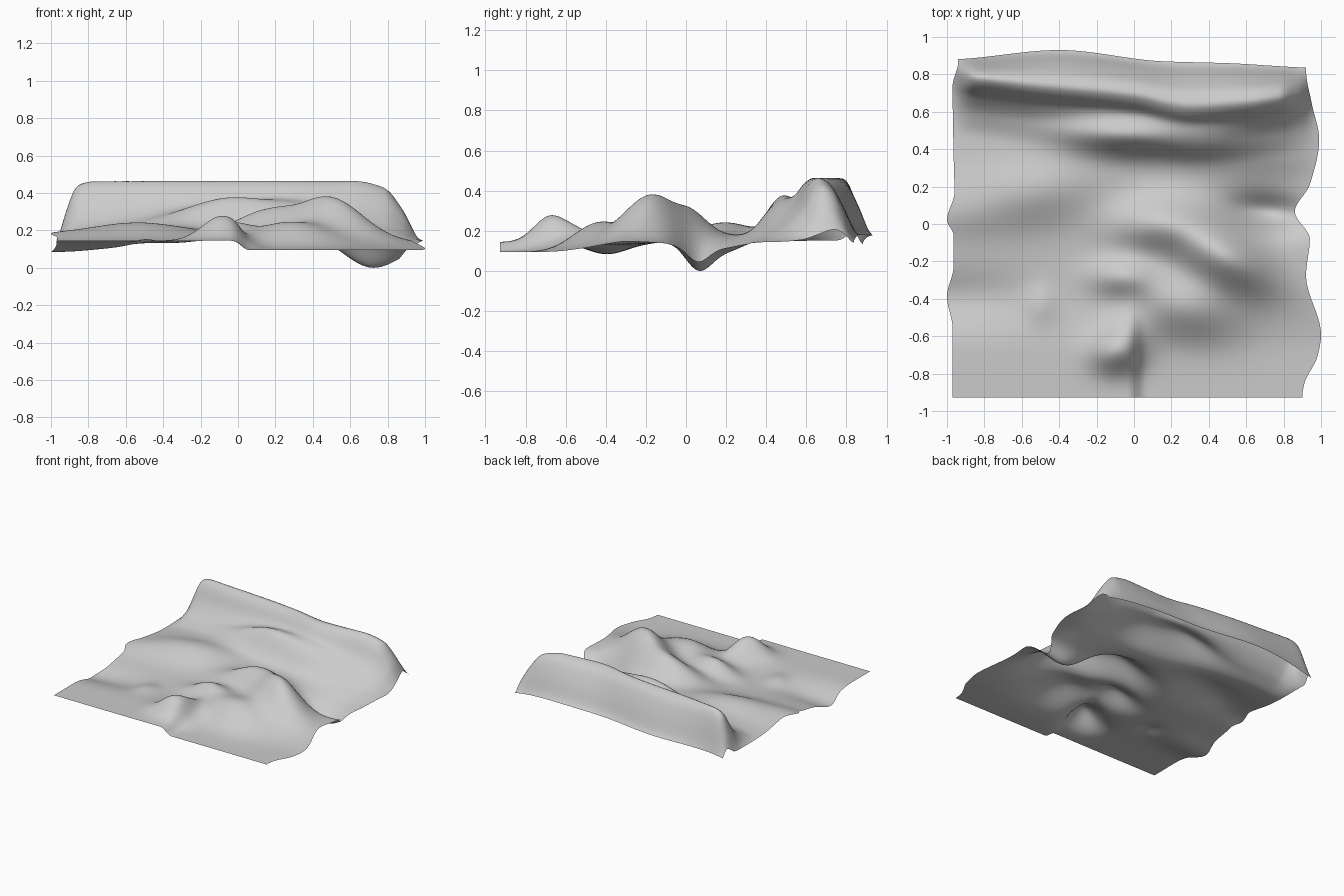
import bpy, bmesh
from math import exp, cos, sin, radians

if "Cube" in bpy.data.objects:
    bpy.data.objects.remove(bpy.data.objects["Cube"])

N = 140


def curve(t, pts):
    """Smooth curve through (position, value) points, level at both ends."""
    if t <= pts[0][0]:
        return pts[0][1]
    if t >= pts[-1][0]:
        return pts[-1][1]

    def slope(i):
        if i in (0, len(pts) - 1):
            return 0
        l = (pts[i][1] - pts[i - 1][1]) / (pts[i][0] - pts[i - 1][0])
        r = (pts[i + 1][1] - pts[i][1]) / (pts[i + 1][0] - pts[i][0])
        return 2 * l * r / (l + r) if l * r > 0 else 0

    i = next(k for k in range(len(pts) - 1) if t <= pts[k + 1][0])
    (a, va), (b, vb) = pts[i], pts[i + 1]
    w, k = b - a, (t - a) / (b - a)
    return (va * (1 + 2 * k) * (1 - k) ** 2 + vb * k * k * (3 - 2 * k)
            + w * slope(i) * k * (1 - k) ** 2 + w * slope(i + 1) * k * k * (k - 1))


def bump(x, y, cx, cy, sx, sy, angle, h):
    """Oval swelling (or hollow if h < 0), turned by angle."""
    a = radians(angle)
    u = ((x - cx) * cos(a) + (y - cy) * sin(a)) / sx
    v = ((y - cy) * cos(a) - (x - cx) * sin(a)) / sy
    return h * exp(-0.5 * (u * u + v * v))


# Wavy hem of the sheet, seen from above
LEFT = [(-.92, -.97), (-.55, -.97), (-.38, -1), (-.22, -.965), (-.05, -.965),
        (.03, -1), (.18, -.96), (.4, -.965), (.75, -.97), (.88, -.94)]
RIGHT = [(-.92, .9), (-.85, .91), (-.7, .98), (-.58, 1), (-.25, .92), (-.05, .94),
         (.1, .86), (.25, .94), (.5, .99), (.7, .95), (.88, .92)]
BACK = [(-1, .88), (-.4, .93), (.15, .87), (.5, .86), (1, .835)]

# Long bolster-like ridge at the back: crest line, cross-section, end fade
CREST = [(-1, .79), (-.5, .74), (0, .69), (.3, .63), (.6, .65), (1, .7)]
FRONT = [(-.32, 0), (-.2, .14), (-.1, .48), (-.04, .88), (.01, 1)]
REAR = [(0, 1), (.3, .9), (.65, .5), (1, 0)]
ENDS = [(-.97, .05), (-.92, .5), (-.86, .93), (-.78, 1), (.62, 1), (.78, .88),
        (.88, .5), (.97, .06)]
BASE = [(-.9, .125), (-.1, .14), (.3, .175), (.6, .2), (.9, .18)]

# Folds: centre x, centre y, radius x, radius y, angle, height
FOLDS = [
    (-.02, .48, .26, .075, -2, .17),
    (.4, .45, .15, .08, 10, .05),
    (-.55, .17, .27, .13, 10, .08),
    (.48, -.17, .2, .11, -27, .24),
    (.12, 0, .18, .1, 5, .13),
    (.28, -.44, .2, .12, -12, .12),
    (-.06, -.28, .12, .07, 0, .09),
    (-.1, -.69, .1, .075, 0, .11),
    (-.04, -.58, .09, .08, 0, .06),
    (-.5, -.43, .06, .07, 0, .03),
    (.72, .06, .15, .065, -5, -.13),
    (.75, .2, .2, .1, 0, -.065),
    (-1, -.4, .3, .1, 0, -.05),
    (-.97, .04, .15, .08, 0, .02),
]


def height(x, y):
    z = curve(y, BASE)
    # Front step between the raised left half and lower right half
    step = curve(x, [(-.03, .02), (.06, -.03)])
    z += step * curve(y, [(-.7, 1), (-.3, 0)])
    # Back corners sag
    z -= .06 * abs(x) ** 5 * curve(y, [(.1, 0), (.6, 1)])
    z += sum(bump(x, y, *f) for f in FOLDS)
    d = y - curve(x, CREST)
    end = curve(x, BACK) - curve(x, CREST)
    r = curve(d / end, REAR) if d > .01 else curve(d, FRONT)
    r *= curve(x, ENDS)
    return z + (.468 - z) * r


# Draped sheet
bm = bmesh.new()
grid = []
for j in range(N + 1):
    row = []
    for i in range(N + 1):
        s, t = i / N, j / N
        yy = -.925 + 1.82 * t
        xl, xr = curve(yy, LEFT), curve(yy, RIGHT)
        # waves fade toward the middle
        x = -.96 + 1.9 * s + (xl + .96) * (1 - s) ** 2 + (xr - .94) * s ** 2
        y = -.928 + (curve(x, BACK) + .928) * t
        row.append(bm.verts.new((x, y, height(x, y))))
    grid.append(row)
for j in range(N):
    for i in range(N):
        bm.faces.new((grid[j][i], grid[j][i + 1], grid[j + 1][i + 1], grid[j + 1][i]))

# Soften creases, then rest the lowest point on the floor
inner = [v for v in bm.verts if not v.is_boundary]
for _ in range(3):
    bmesh.ops.smooth_vert(bm, verts=inner, factor=.5,
                          use_axis_x=True, use_axis_y=True, use_axis_z=True)
low = min(v.co.z for v in bm.verts)
print("low", low)
for v in bm.verts:
    v.co.z -= low
for f in bm.faces:
    f.smooth = True
mesh = bpy.data.meshes.new("draped_sheet")
bm.to_mesh(mesh)
bm.free()
sheet = bpy.data.objects.new("draped_sheet", mesh)
bpy.context.collection.objects.link(sheet)
